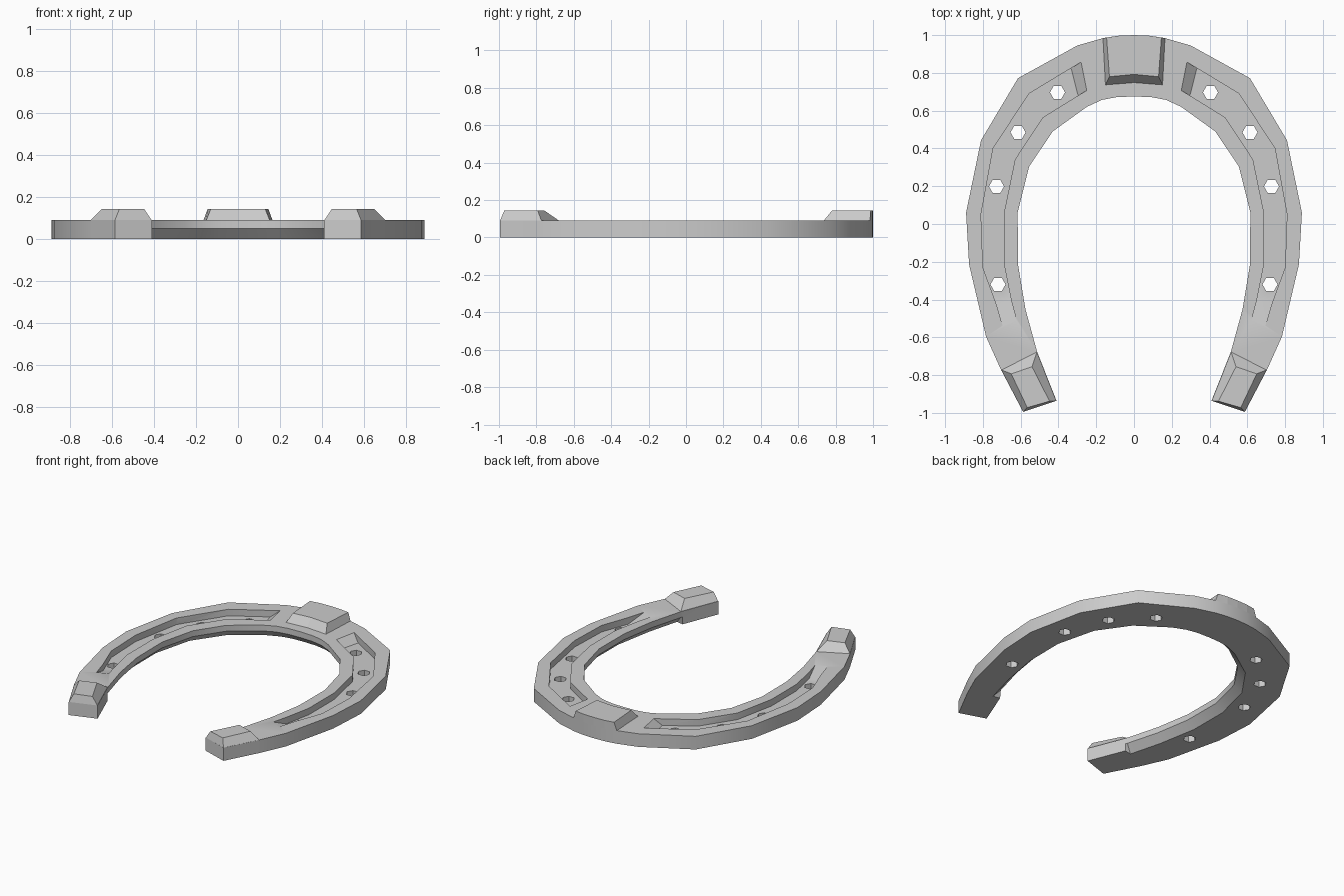
import bpy, bmesh, math
from mathutils import Vector

if "Cube" in bpy.data.objects:
    bpy.data.objects.remove(bpy.data.objects["Cube"])

TOP, CAULK = 0.09, 0.143


def loft(name, rings, sx=1):
    """Skin a list of equal-sized closed rings and cap both ends."""
    bm = bmesh.new()
    vs = [[bm.verts.new((p[0] * sx, p[1], p[2])) for p in r] for r in rings]
    n = len(rings[0])
    for a, b in zip(vs, vs[1:]):
        for i in range(n):
            j = (i + 1) % n
            bm.faces.new((a[i], a[j], b[j], b[i]))
    bm.faces.new(vs[0])
    bm.faces.new(vs[-1])
    bmesh.ops.remove_doubles(bm, verts=bm.verts, dist=1e-5)
    bmesh.ops.recalc_face_normals(bm, faces=bm.faces)
    me = bpy.data.meshes.new(name)
    bm.to_mesh(me)
    bm.free()
    ob = bpy.data.objects.new(name, me)
    bpy.context.collection.objects.link(ob)
    return ob


def activate(ob):
    bpy.ops.object.select_all(action='DESELECT')
    ob.select_set(True)
    bpy.context.view_layer.objects.active = ob


def cut(target, cutter):
    cutter.hide_render = True
    activate(target)
    m = target.modifiers.new("cut", 'BOOLEAN')
    m.operation, m.solver, m.object = 'DIFFERENCE', 'EXACT', cutter
    bpy.ops.object.modifier_apply(modifier=m.name)
    bpy.data.objects.remove(cutter)


# Shoe body: outer and inner outline, toe to heel, with relief bevel width
stations = [
    ((0, 1.0), (0, .675), .05), ((.08, .997), (.09, .672), .05),
    ((.16, .985), (.17, .657), .05), ((.30, .945), (.25, .62), .05),
    ((.614, .772), (.43, .49), .05), ((.81, .443), (.555, .305), .05),
    ((.889, .06), (.616, .06), .05), ((.873, -.215), (.614, -.215), .05),
    ((.783, -.597), (.575, -.45), .05), ((.704, -.772), (.513, -.676), .05),
    ((.698, -.783), (.508, -.689), 0), ((.587, -.995), (.41, -.936), 0)]


def section(o, i, w, s):
    o, i = Vector((o[0] * s, o[1])), Vector((i[0] * s, i[1]))
    b = i + (o - i).normalized() * w
    return [(*o, 0), (*o, TOP), (*i, TOP), (*i, .05), (*b, 0)]


body = loft("shoe_body", [section(*s, -1) for s in reversed(stations[1:])]
            + [section(*s, 1) for s in stations])

# Nail groove (outer, inner, floor height) and nail holes on each side
FLOOR = 0.045
groove = [
    ((.28, .857), (.25, .707), TOP), ((.333, .825), (.296, .68), FLOOR),
    ((.556, .69), (.482, .565), FLOOR), ((.746, .40), (.63, .342), FLOOR),
    ((.81, .05), (.688, .06), FLOOR), ((.80, -.23), (.688, -.215), FLOOR),
    ((.73, -.42), (.65, -.405), FLOOR), ((.695, -.54), (.622, -.51), TOP)]
holes = [(.405, .697), (.614, .485), (.728, .199), (.72, -.32)]
for s in (-1, 1):
    cut(body, loft("groove_cutter",
                   [[(*o, z), (*o, .12), (*i, .12), (*i, z)] for o, i, z in groove], s))
    for x, y in holes:
        ring = [(x + .04 * math.cos(k * math.pi / 3), y + .04 * math.sin(k * math.pi / 3))
                for k in range(6)]
        cut(body, loft("hole_cutter", [[(*p, z) for p in ring] for z in (-.05, .2)], s))
activate(body)
bpy.ops.object.shade_smooth_by_angle(angle=math.radians(35))

# Toe grab, flush with the curved front edge
base = [(-.165, .984), (-.08, .997), (0, 1), (.08, .997), (.165, .984),
        (.152, .735), (0, .747), (-.152, .735)]
top = [(-.145, .987), (-.08, .997), (0, 1), (.08, .997), (.145, .987),
       (.13, .78), (0, .792), (-.13, .78)]
loft("toe_grab", [[(*p, TOP - .002) for p in base], [(*p, CAULK) for p in top]])

# Heel caulks
base = [(.513, -.676), (.704, -.772), (.587, -.995), (.41, -.936)]
top = [(.54, -.756), (.65, -.793), (.565, -.972), (.447, -.938)]
for s, side in ((-1, "left"), (1, "right")):
    loft("heel_caulk_" + side, [[(*p, TOP - .002) for p in base], [(*p, CAULK) for p in top]], s)
